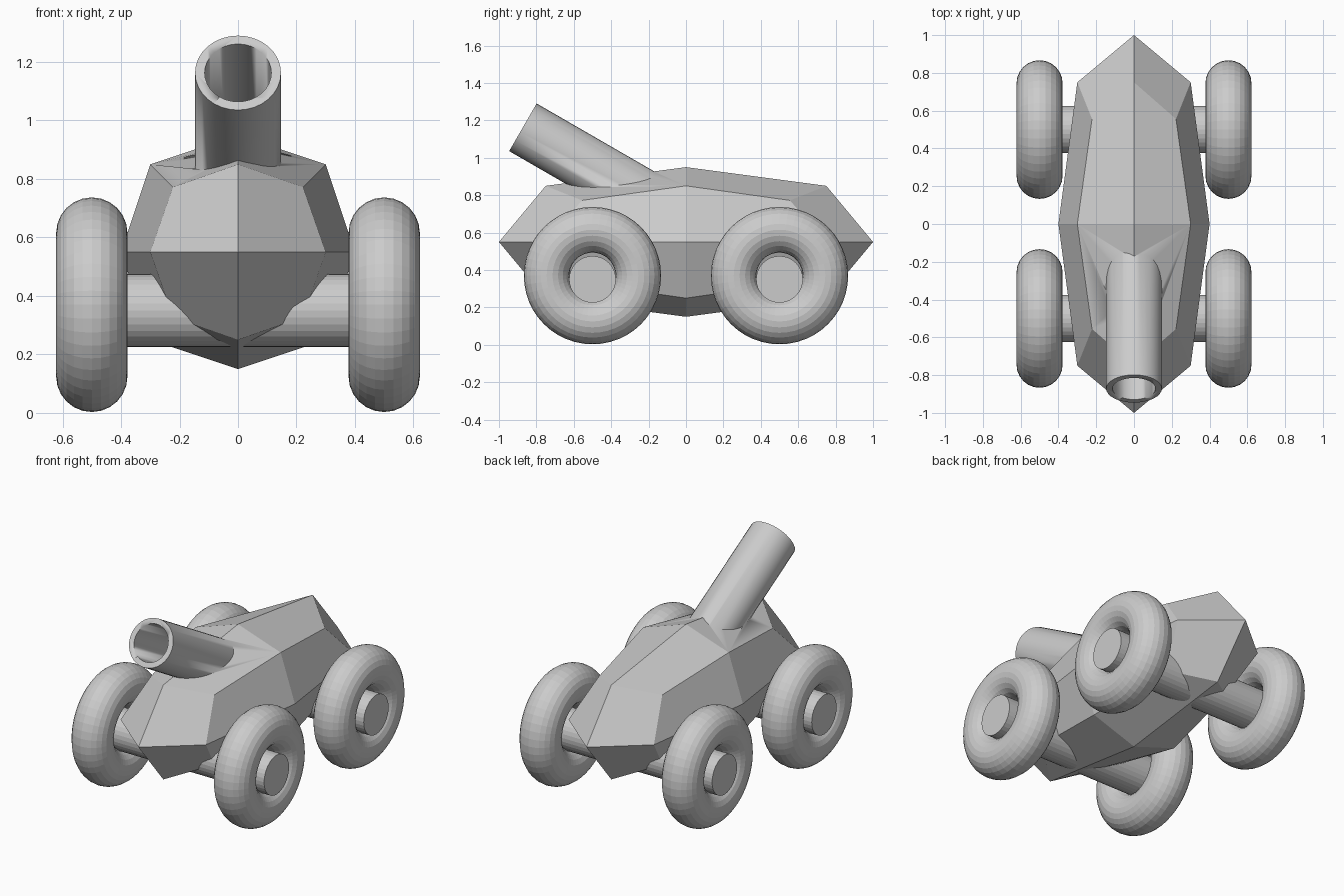
import bpy
import math
from mathutils import Vector

if "Cube" in bpy.data.objects:
    bpy.data.objects.remove(bpy.data.objects["Cube"], do_unlink=True)

GREY = 0.6
grey = bpy.data.materials.new("plain_grey")
grey.use_nodes = True
grey.diffuse_color = (GREY, GREY, GREY, 1)
grey.node_tree.nodes["Principled BSDF"].inputs["Base Color"].default_value = (GREY, GREY, GREY, 1)


def finish(name, angle=0):
    """Name, colour and shade the active object; angle 0 keeps flat faces."""
    obj = bpy.context.object
    obj.name = name
    obj.data.materials.clear()
    obj.data.materials.append(grey)
    if angle:
        bpy.ops.object.shade_smooth_by_angle(angle=math.radians(angle))
    return obj


def tube(name, start, end, radius, angle=0):
    """Solid cylinder between two points."""
    start, end = Vector(start), Vector(end)
    axis = end - start
    bpy.ops.mesh.primitive_cylinder_add(
        vertices=32, radius=radius, depth=axis.length, location=(start + end) / 2,
        rotation=axis.to_track_quat('Z', 'Y').to_euler())
    return finish(name, angle)


def combine(target, other, operation):
    """Apply a boolean, then drop the second solid."""
    mod = target.modifiers.new("join", 'BOOLEAN')
    mod.operation, mod.object, mod.solver = operation, other, 'EXACT'
    bpy.ops.object.select_all(action='DESELECT')
    target.select_set(True)
    bpy.context.view_layer.objects.active = target
    bpy.ops.object.modifier_apply(modifier=mod.name)
    bpy.data.objects.remove(other, do_unlink=True)


# Hull: a box split once, with its edge midpoints and corners drawn inward
bpy.ops.mesh.primitive_cube_add(size=2, location=(0, 0, 0.55))
bpy.ops.object.mode_set(mode='EDIT')
bpy.ops.mesh.select_all(action='SELECT')
bpy.ops.mesh.subdivide(number_cuts=1)
bpy.ops.object.mode_set(mode='OBJECT')
pull = {1: 1.0, 2: 0.75, 3: 5 / 9}
for vert in bpy.context.object.data.vertices:
    factor = pull[sum(abs(c) > 0.5 for c in vert.co)]
    vert.co = vert.co * Vector((0.4, 1.0, 0.4)) * factor
hull = finish("hull_with_barrel", 8)

# Barrel: tilted up and forward, merged into the hull and bored out
muzzle = Vector((0, -0.872, 1.163))
aim = Vector((0, -math.cos(math.radians(30)), 0.5))
barrel = tube("barrel", muzzle - aim * 0.85, muzzle, 0.147, 30)
combine(hull, barrel, 'UNION')
bore = tube("bore", muzzle - aim * 0.6, muzzle + aim * 0.1, 0.114, 30)
combine(hull, bore, 'DIFFERENCE')

# Axles and ring wheels, front and rear
for place, y in (("front", -0.5), ("rear", 0.5)):
    tube(place + "_axle", (-0.621, y, 0.35), (0.621, y, 0.35), 0.125)
    for side, x in (("left", 0.5), ("right", -0.5)):
        bpy.ops.mesh.primitive_torus_add(
            major_segments=48, minor_segments=24, major_radius=0.245, minor_radius=0.122,
            location=(x, y, 0.37), rotation=(0, math.pi / 2, 0))
        finish(f"{place}_{side}_wheel")
